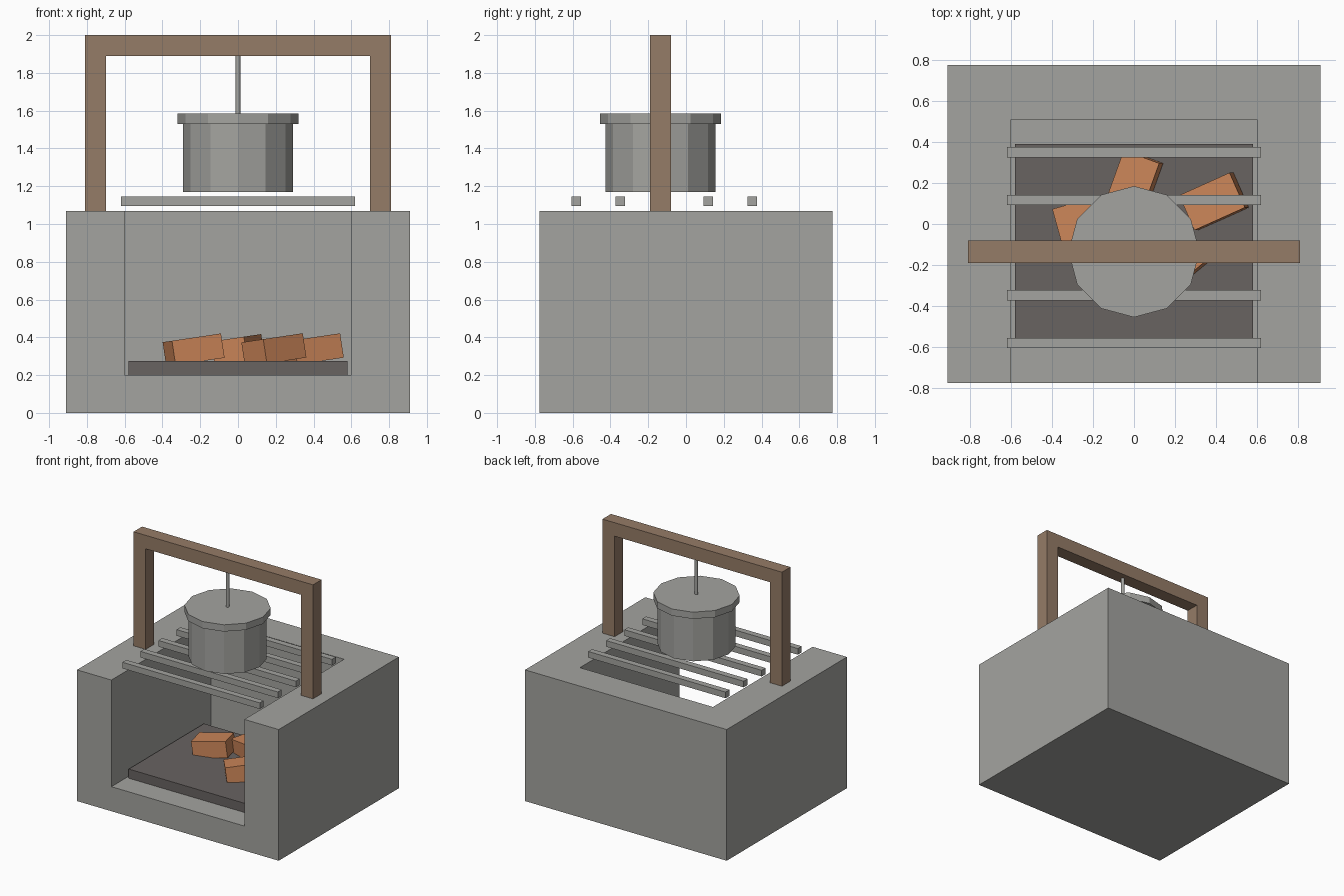
import bpy
from math import radians, cos, sin, pi
from mathutils import Matrix

cube = bpy.data.objects.get("Cube")
if cube:
    bpy.data.objects.remove(cube, do_unlink=True)


def material(name, r, g, b):
    mat = bpy.data.materials.new(name)
    mat.use_nodes = True
    mat.diffuse_color = (r, g, b, 1)
    bsdf = next(n for n in mat.node_tree.nodes if n.type == "BSDF_PRINCIPLED")
    bsdf.inputs["Base Color"].default_value = (r, g, b, 1)
    return mat


stone = material("stone_grey", 0.37, 0.37, 0.35)
timber = material("timber_brown", 0.30, 0.20, 0.135)
ash = material("ash_dark", 0.14, 0.125, 0.12)
firewood = material("firewood_orange", 0.60, 0.235, 0.098)


def mesh_object(name, verts, faces, mat):
    mesh = bpy.data.meshes.new(name)
    mesh.from_pydata(verts, [], faces)
    mesh.materials.append(mat)
    obj = bpy.data.objects.new(name, mesh)
    bpy.context.collection.objects.link(obj)
    return obj


def prism(name, outline, offset, mat):
    """Extrude a closed outline of 3D points along an offset."""
    n = len(outline)
    far = [tuple(a + b for a, b in zip(p, offset)) for p in outline]
    faces = [tuple(reversed(range(n))), tuple(range(n, 2 * n))]
    faces += [(i, (i + 1) % n, n + (i + 1) % n, n + i) for i in range(n)]
    return mesh_object(name, list(outline) + far, faces, mat)


def box(name, low, high, mat):
    (x0, y0, z0), (x1, y1, z1) = low, high
    base = [(x0, y0, z0), (x1, y0, z0), (x1, y1, z0), (x0, y1, z0)]
    return prism(name, base, (0, 0, z1 - z0), mat)


def cylinder(name, radius, z0, z1, sides, mat):
    ring = [(radius * cos(2 * pi * i / sides),
             POT_Y + radius * sin(2 * pi * i / sides), z0) for i in range(sides)]
    return prism(name, ring, (0, 0, z1 - z0), mat)


POT_Y = -0.135

# Hearth block, hollowed out and open at the front and top
hearth = box("hearth", (-0.91, -0.775, 0), (0.91, 0.775, 1.07), stone)
cutter = box("hearth_cutter", (-0.6, -1, 0.2), (0.6, 0.51, 1.3), stone)
cutter.hide_render = True
cut = hearth.modifiers.new("opening", "BOOLEAN")
cut.operation = "DIFFERENCE"
cut.solver = "EXACT"
cut.object = cutter
bpy.context.view_layer.objects.active = hearth
bpy.ops.object.modifier_apply(modifier=cut.name)
bpy.data.objects.remove(cutter, do_unlink=True)

# Ash bed
box("ash_bed", (-0.58, -0.58, 0.2), (0.58, 0.39, 0.275), ash)

# Firewood: spun about z, then all tipped the same way
for i, (x, y, spin) in enumerate([(0, 0.2, 70), (0.39, 0.11, 24),
                                  (-0.235, 0.02, 15.6), (0.19, -0.2, 39)]):
    log = box(f"log_{i + 1}", (-0.136, -0.093, -0.065), (0.136, 0.093, 0.065), firewood)
    log.matrix_world = (Matrix.Translation((x, y, 0.333))
                        @ Matrix.Rotation(radians(-8.5), 4, "Y")
                        @ Matrix.Rotation(radians(spin), 4, "Z"))

# Grate bars
for i in range(5):
    y = -0.58 + i * 0.2325
    box(f"grate_bar_{i + 1}", (-0.62, y - 0.025, 1.095), (0.62, y + 0.025, 1.145), stone)

# Timber frame: an arch outline extruded in depth
arch = [(-0.81, 1.07), (-0.70, 1.07), (-0.70, 1.89), (0.70, 1.89),
        (0.70, 1.07), (0.81, 1.07), (0.81, 2.0), (-0.81, 2.0)]
prism("timber_frame", [(x, -0.19, z) for x, z in arch], (0, 0.11, 0), timber).data.flip_normals()

# Hanging pot, lid and rod
cylinder("pot", 0.29, 1.17, 1.53, 12, stone)
cylinder("pot_lid", 0.32, 1.53, 1.585, 12, stone)
cylinder("hanging_rod", 0.013, 1.585, 1.89, 12, stone)
